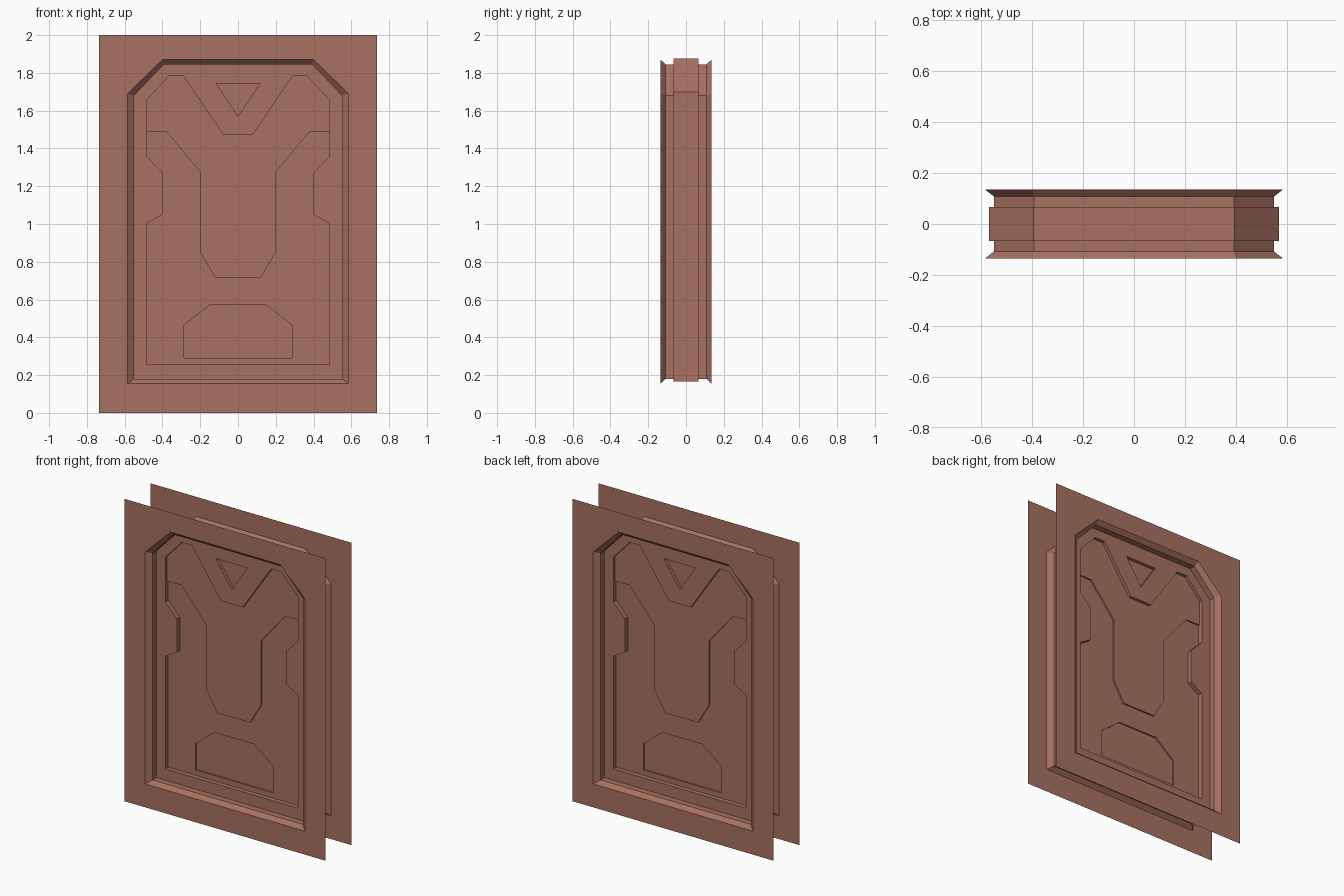
import bpy
import bmesh
from math import pi
from mathutils import Matrix, Vector

if "Cube" in bpy.data.objects:
    bpy.data.objects.remove(bpy.data.objects["Cube"], do_unlink=True)

# One clay-red colour for the whole door
COLOUR = (0.39, 0.165, 0.118, 1)
clay = bpy.data.materials.new("clay_red")
clay.use_nodes = True
clay.diffuse_color = COLOUR
bsdf = clay.node_tree.nodes["Principled BSDF"]
bsdf.inputs["Base Color"].default_value = COLOUR
bsdf.inputs["Roughness"].default_value = 0.7


def mirrored(half):
    """Close an outline given by its +x half, listed from bottom to top."""
    return half + [(-x, z) for x, z in reversed(half) if x > 0]


def arch(width, bottom, top, shoulder_x, shoulder_z):
    """Rectangle with two clipped upper corners."""
    return mirrored([(width, bottom), (width, shoulder_z), (shoulder_x, top)])


def add_loop(bm, outline, y):
    verts = [bm.verts.new((x, y, z)) for x, z in outline]
    edges = [bm.edges.new((v, verts[i - 1])) for i, v in enumerate(verts)]
    return verts, edges


def fill(bm, outlines, y):
    """Flat sheet facing the front; every outline after the first is a hole."""
    loops = [add_loop(bm, outline, y) for outline in outlines]
    edges = [e for loop in loops for e in loop[1]]
    bmesh.ops.triangle_fill(bm, edges=edges, use_beauty=True, normal=(0, -1, 0))
    for face in bm.faces:
        face.normal_update()
        if face.normal.y > 0:
            face.normal_flip()
    return loops


def finish(bm, name, turned=False):
    if turned:
        bm.transform(Matrix.Rotation(pi, 4, "Z"))
    mesh = bpy.data.meshes.new(name)
    bm.to_mesh(mesh)
    bm.free()
    mesh.materials.append(clay)
    bpy.context.collection.objects.link(bpy.data.objects.new(name, mesh))


def plate(name, outlines, front, back, turned=False):
    """Solid layer between two depths."""
    bm = bmesh.new()
    fill(bm, outlines, front)
    result = bmesh.ops.extrude_face_region(bm, geom=bm.faces[:], use_keep_orig=True)
    moved = [g for g in result["geom"] if isinstance(g, bmesh.types.BMVert)]
    bmesh.ops.translate(bm, verts=moved, vec=Vector((0, back - front, 0)))
    bmesh.ops.recalc_face_normals(bm, faces=bm.faces)
    finish(bm, name, turned)


def frame(name, turned):
    """Thin wall sheet with a sloped lip and a throat leading to the door."""
    bm = bmesh.new()
    wall = mirrored([(0.735, 0), (0.735, 2)])
    outer = arch(0.585, 0.155, 1.87, 0.4, 1.69)
    inner = arch(0.55, 0.18, 1.845, 0.392, 1.68)
    previous = fill(bm, [wall, outer], -0.135)[1][0]
    for y in (-0.108, -0.067):
        verts = add_loop(bm, inner, y)[0]
        for i in range(len(verts)):
            bm.faces.new((previous[i - 1], previous[i], verts[i], verts[i - 1]))
        previous = verts
    bmesh.ops.recalc_face_normals(bm, faces=bm.faces)
    wall_face = min(bm.faces, key=lambda f: f.calc_center_median().y)
    if wall_face.normal.y > 0:
        bmesh.ops.reverse_faces(bm, faces=bm.faces)
    finish(bm, name, turned)


# Door outlines
slab = arch(0.57, 0.165, 1.875, 0.395, 1.7)
panel = mirrored([(0.485, 0.255), (0.485, 1.0), (0.4, 1.05), (0.4, 1.27),
                  (0.485, 1.36), (0.485, 1.655), (0.365, 1.785),
                  (0.29, 1.785), (0.08, 1.475)])
badge = [(0, 1.57), (0.115, 1.745), (-0.115, 1.745)]
lower_arch = arch(0.285, 0.29, 0.575, 0.145, 0.465)
chest = mirrored([(0.12, 0.715), (0.2, 0.85), (0.2, 1.275), (0.38, 1.49),
                  (0.485, 1.49), (0.485, 1.655), (0.365, 1.785),
                  (0.29, 1.785), (0.08, 1.475)])

plate("door_core", [slab], -0.027, 0.027)

# Both faces carry the same layers, turned half a circle
for side, turned in (("front", False), ("back", True)):
    frame(side + "_wall_frame", turned)
    plate(side + "_door_rim", [slab, panel, badge], -0.067, -0.027, turned)
    plate(side + "_recessed_panel", [panel, lower_arch], -0.037, -0.027, turned)
    plate(side + "_raised_chest", [chest], -0.047, -0.037, turned)
    plate(side + "_badge_floor", [badge], -0.045, -0.027, turned)
